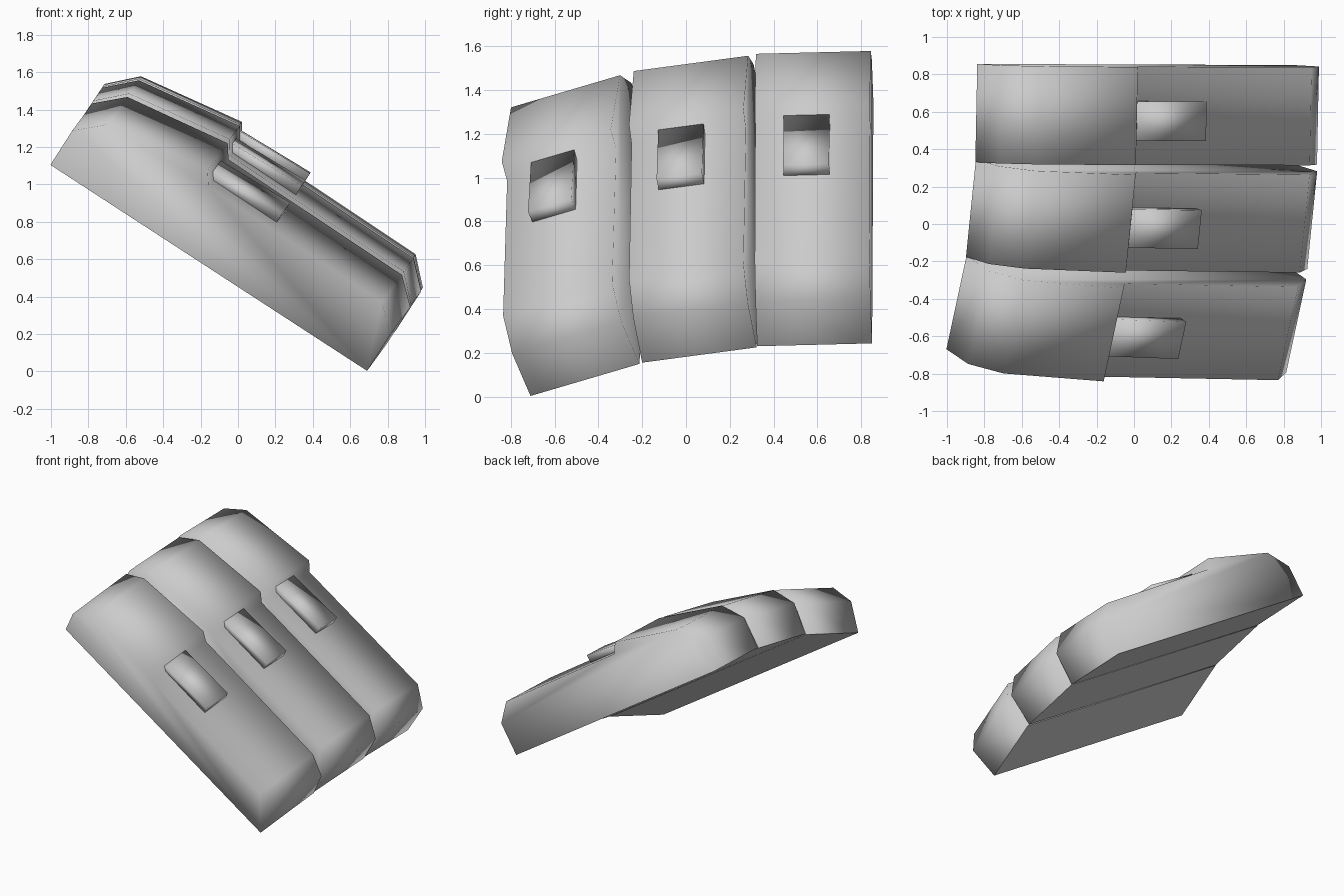
import bpy, bmesh, math
from mathutils import Matrix, Vector

if "Cube" in bpy.data.objects:
    bpy.data.objects.remove(bpy.data.objects["Cube"], do_unlink=True)

# One plain grey material
grey = bpy.data.materials.new("plain_grey")
grey.use_nodes = True
GREY = (0.6, 0.6, 0.6, 1.0)
grey.diffuse_color = GREY
bsdf = next(n for n in grey.node_tree.nodes if n.type == 'BSDF_PRINCIPLED')
bsdf.inputs["Base Color"].default_value = GREY
bsdf.inputs["Roughness"].default_value = 0.7

# Side profiles as (distance from the upper end, height above the back)
LENGTH = 2.02
POUCH = [(0, 0), (0, .23), (.14, .37), (.725, .46), (.776, .385),
         (1.89, .373), (LENGTH, .245), (LENGTH, 0)]
FLAP = [(.776, .36), (.73, .425), (1.182, .44), (1.182, .36)]


def extrude_profile(name, profile, w0, w1, matrix, flat_back):
    """Extrude a side profile across the width from w0 to w1."""
    bm = bmesh.new()
    near = [bm.verts.new((s, w0, h)) for s, h in profile]
    far = [bm.verts.new((s, w1, h)) for s, h in profile]
    bm.faces.new(near)
    bm.faces.new(far[::-1])
    count = len(profile)
    for i in range(count):
        j = (i + 1) % count
        bm.faces.new((near[i], far[i], far[j], near[j]))
    bmesh.ops.recalc_face_normals(bm, faces=bm.faces)
    # Rounded shading everywhere except the flat back
    for f in bm.faces:
        f.smooth = not (flat_back and f.normal.z < -0.9)
    mesh = bpy.data.meshes.new(name)
    bm.to_mesh(mesh)
    bm.free()
    mesh.materials.append(grey)
    obj = bpy.data.objects.new(name, mesh)
    bpy.context.collection.objects.link(obj)
    obj.matrix_world = matrix
    return obj


# Name, lower front corner, roll about the long axis, sideways drift, width
ROW = [
    ("front", (.69, -.71, .003), 20.0, .020, .53),
    ("middle", (.795, -.20, .155), 9.5, .012, .53),
    ("back", (.845, .325, .23), 1.8, .003, .525),
]

for name, corner, roll, drift, width in ROW:
    t = math.radians(roll)
    along = Vector((.838, -drift, -.545)).normalized()
    across = Vector((.545 * math.sin(t), math.cos(t), .838 * math.sin(t)))
    across = (across - along * across.dot(along)).normalized()
    up = along.cross(across)
    matrix = Matrix((along, across, up)).transposed().to_4x4()
    matrix.translation = Vector(corner) - along * LENGTH
    # Pouch body with its stepped lid, then the closing tab
    extrude_profile(name + "_pouch", POUCH, 0, width, matrix, True)
    extrude_profile(name + "_closing_tab", FLAP, .13, .34, matrix, False)
